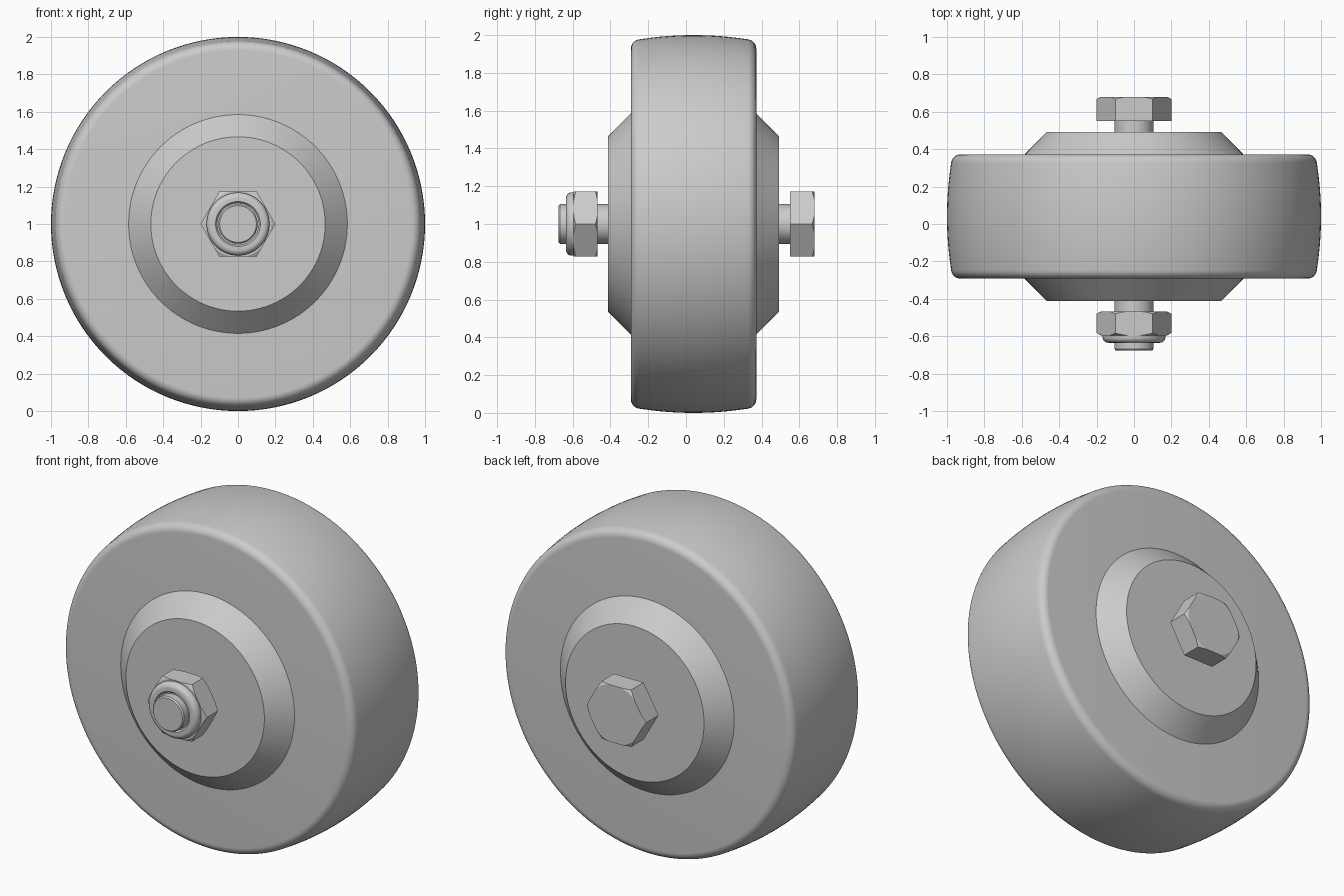
import bpy, bmesh
from math import pi, sin, cos, radians, sqrt

if "Cube" in bpy.data.objects:
    bpy.data.objects.remove(bpy.data.objects["Cube"])

AXLE_Z = 1.0
MID = 0.04          # wheel centre along the axle

grey = bpy.data.materials.new("plain grey")
grey.use_nodes = True
colour = (0.6, 0.6, 0.6, 1)
grey.diffuse_color = colour
grey.node_tree.nodes["Principled BSDF"].inputs["Base Color"].default_value = colour


def lathe(name, profile, steps=96, angle=30):
    """Revolve (radius, y) points around the axle."""
    bm = bmesh.new()
    verts = [bm.verts.new((r, y, 0)) for r, y in profile]
    edges = [bm.edges.new(p) for p in zip(verts, verts[1:])]
    bmesh.ops.spin(bm, geom=verts + edges, cent=(0, 0, 0), axis=(0, 1, 0),
                   angle=2 * pi, steps=steps)
    bmesh.ops.remove_doubles(bm, verts=bm.verts, dist=1e-4)
    bmesh.ops.recalc_face_normals(bm, faces=bm.faces)
    mesh = bpy.data.meshes.new(name)
    bm.to_mesh(mesh)
    bm.free()
    mesh.materials.append(grey)
    obj = bpy.data.objects.new(name, mesh)
    obj.location.z = AXLE_Z
    bpy.context.collection.objects.link(obj)
    smooth(obj, angle)
    return obj


def smooth(obj, angle):
    bpy.ops.object.select_all(action='DESELECT')
    obj.select_set(True)
    bpy.context.view_layer.objects.active = obj
    bpy.ops.object.shade_smooth_by_angle(angle=radians(angle))


def arc(r, y, radius, start, end, n=8):
    """Points of a rounded corner centred at (r, y)."""
    angles = [radians(start + (end - start) * i / n) for i in range(n + 1)]
    return [(r + radius * cos(a), y + radius * sin(a)) for a in angles]


def hexagon(name, y0, y1, low_cut, high_cut):
    """Hexagonal prism with its corners turned down by a cone at each end."""
    obj = lathe(name, [(0, y0), (0.2, y0), (0.2, y1), (0, y1)], 6, 10)
    rim, wide = 0.178, 0.24
    slope = 0.55

    def end(y, out, cut):
        if cut:
            return [(0, y), (rim, y), (wide, y - out * slope * (wide - rim))]
        return [(0, y + out * 0.02), (wide, y + out * 0.02)]

    cone = lathe(name + "_cutter", end(y0, -1, low_cut) + end(y1, 1, high_cut)[::-1])
    cone.hide_render = True
    mod = obj.modifiers.new("turned corners", 'BOOLEAN')
    mod.operation = 'INTERSECT'
    mod.solver = 'EXACT'
    mod.object = cone
    bpy.ops.object.select_all(action='DESELECT')
    obj.select_set(True)
    bpy.context.view_layer.objects.active = obj
    bpy.ops.object.modifier_apply(modifier=mod.name)
    bpy.data.objects.remove(cone)
    smooth(obj, 10)
    return obj


# Tyre: crowned tread with rounded shoulders
half, corner = 0.332, 0.05
shoulder = 0.978
tread = [(1 - 0.022 * (t / 8) ** 2, MID + (half - corner) * t / 8) for t in range(-7, 8)]
lathe("tyre", [(0, MID - half)]
      + arc(shoulder - corner, MID - half + corner, corner, -90, -5)
      + tread
      + arc(shoulder - corner, MID + half - corner, corner, 5, 90)
      + [(0, MID + half)], 128)

# Hub: a tapered boss on each side
for name, side in (("front_hub", -1), ("back_hub", 1)):
    lathe(name, [(0, MID + side * 0.3), (0.585, MID + side * 0.3),
                 (0.585, MID + side * half), (0.466, MID + side * 0.452),
                 (0, MID + side * 0.452)])

# Axle bolt with a hexagonal head at the back
lathe("bolt_shank", [(0, -0.675), (0.098, -0.675), (0.105, -0.667), (0.105, 0.56), (0, 0.56)], 64)
hexagon("bolt_head", 0.55, 0.68, False, True)

# Locking nut with a rounded collar at the front
hexagon("nut", -0.595, -0.468, True, True)
lathe("nut_collar", [(0, -0.58), (0.168, -0.58), (0.168, -0.605)]
      + arc(0.138, -0.605, 0.03, 0, -90) + [(0.12, -0.635), (0.112, -0.625), (0, -0.625)], 64)
